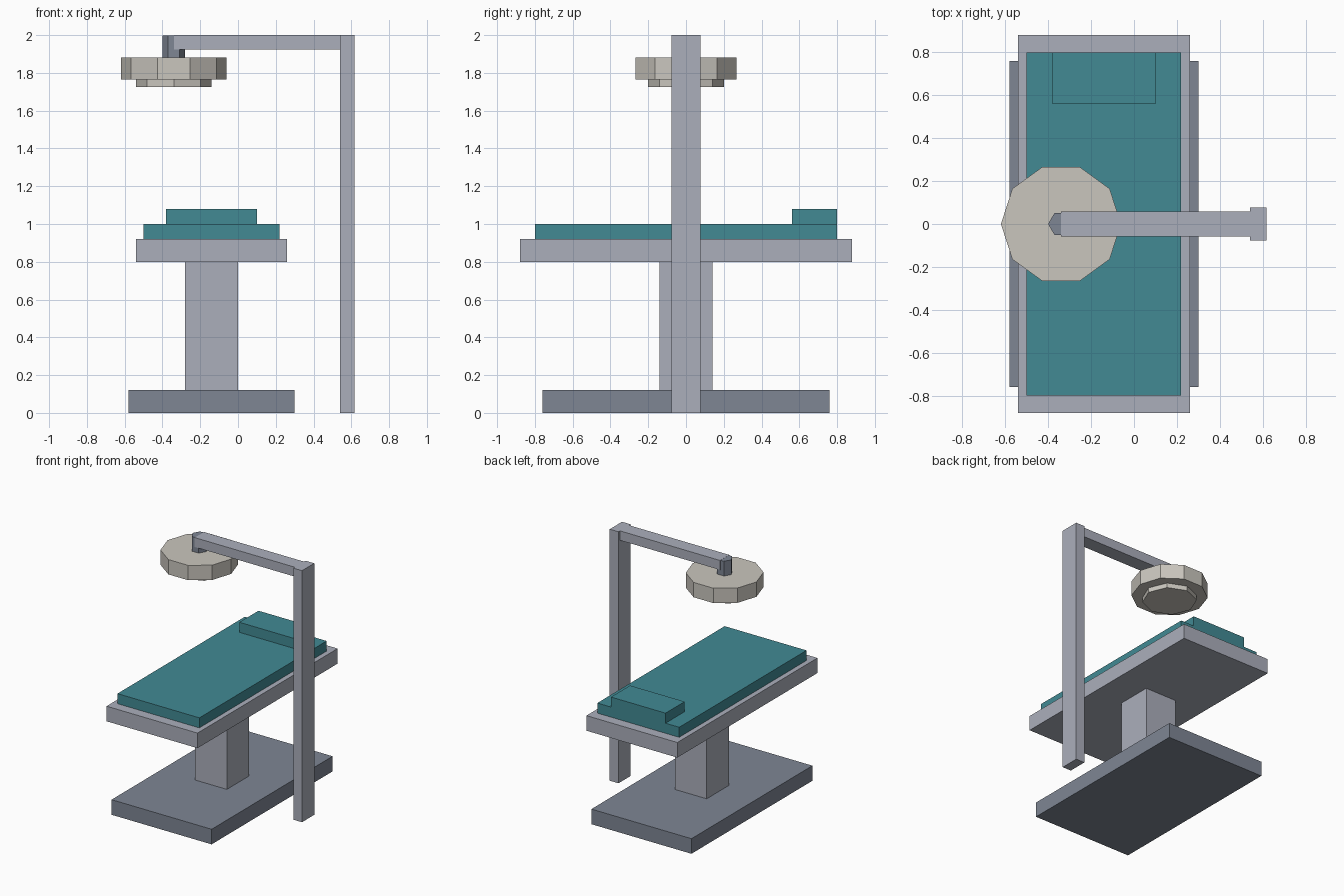
import bpy
import bmesh
import math

if "Cube" in bpy.data.objects:
    bpy.data.objects.remove(bpy.data.objects["Cube"])


def make_material(name, rgb):
    mat = bpy.data.materials.new(name)
    mat.diffuse_color = (*rgb, 1.0)
    mat.use_nodes = True
    mat.node_tree.nodes["Principled BSDF"].inputs["Base Color"].default_value = mat.diffuse_color
    return mat


light_grey = make_material("light grey metal", (0.41, 0.43, 0.50))
dark_grey = make_material("dark grey metal", (0.209, 0.238, 0.296))
teal = make_material("teal padding", (0.054, 0.254, 0.296))
cream = make_material("cream lamp", (0.59, 0.565, 0.515))


def finish(bm, name, mat):
    mesh = bpy.data.meshes.new(name)
    bm.to_mesh(mesh)
    bm.free()
    mesh.materials.append(mat)
    obj = bpy.data.objects.new(name, mesh)
    bpy.context.collection.objects.link(obj)
    return obj


def box(name, mat, x, y, z):
    """Box spanning the given (min, max) ranges."""
    bm = bmesh.new()
    bmesh.ops.create_cube(bm, size=1)
    for v in bm.verts:
        for i, (lo, hi) in enumerate((x, y, z)):
            v.co[i] = hi if v.co[i] > 0 else lo
    return finish(bm, name, mat)


def prism(name, mat, sides, radius, x, z):
    """Upright regular prism with a corner pointing along +x."""
    bm = bmesh.new()
    ring = [bm.verts.new((x + radius * math.cos(2 * math.pi * i / sides),
                          radius * math.sin(2 * math.pi * i / sides), z[0]))
            for i in range(sides)]
    base = bm.faces.new(ring)
    top = bmesh.ops.extrude_face_region(bm, geom=[base], use_keep_orig=True)["geom"]
    for v in top:
        if isinstance(v, bmesh.types.BMVert):
            v.co.z = z[1]
    bmesh.ops.recalc_face_normals(bm, faces=bm.faces)
    return finish(bm, name, mat)


# Table
box("base", dark_grey, (-0.58, 0.30), (-0.76, 0.76), (0, 0.12))
box("pedestal", light_grey, (-0.28, 0.0), (-0.14, 0.14), (0.12, 0.80))
box("table_top", light_grey, (-0.54, 0.26), (-0.88, 0.88), (0.80, 0.92))
box("mattress", teal, (-0.50, 0.22), (-0.80, 0.80), (0.92, 1.00))
box("pillow", teal, (-0.38, 0.10), (0.56, 0.80), (1.00, 1.08))

# Lamp stand
box("post", light_grey, (0.54, 0.617), (-0.077, 0.077), (0, 2.0))
box("arm", light_grey, (-0.34, 0.54), (-0.058, 0.058), (1.925, 2.0))

# Lamp head
LAMP_X = -0.34
prism("lamp_stem", dark_grey, 6, 0.06, LAMP_X, (1.88, 1.999))
prism("lamp_housing", cream, 10, 0.28, LAMP_X, (1.764, 1.882))
prism("lamp_lens", cream, 8, 0.20, LAMP_X, (1.726, 1.764))
